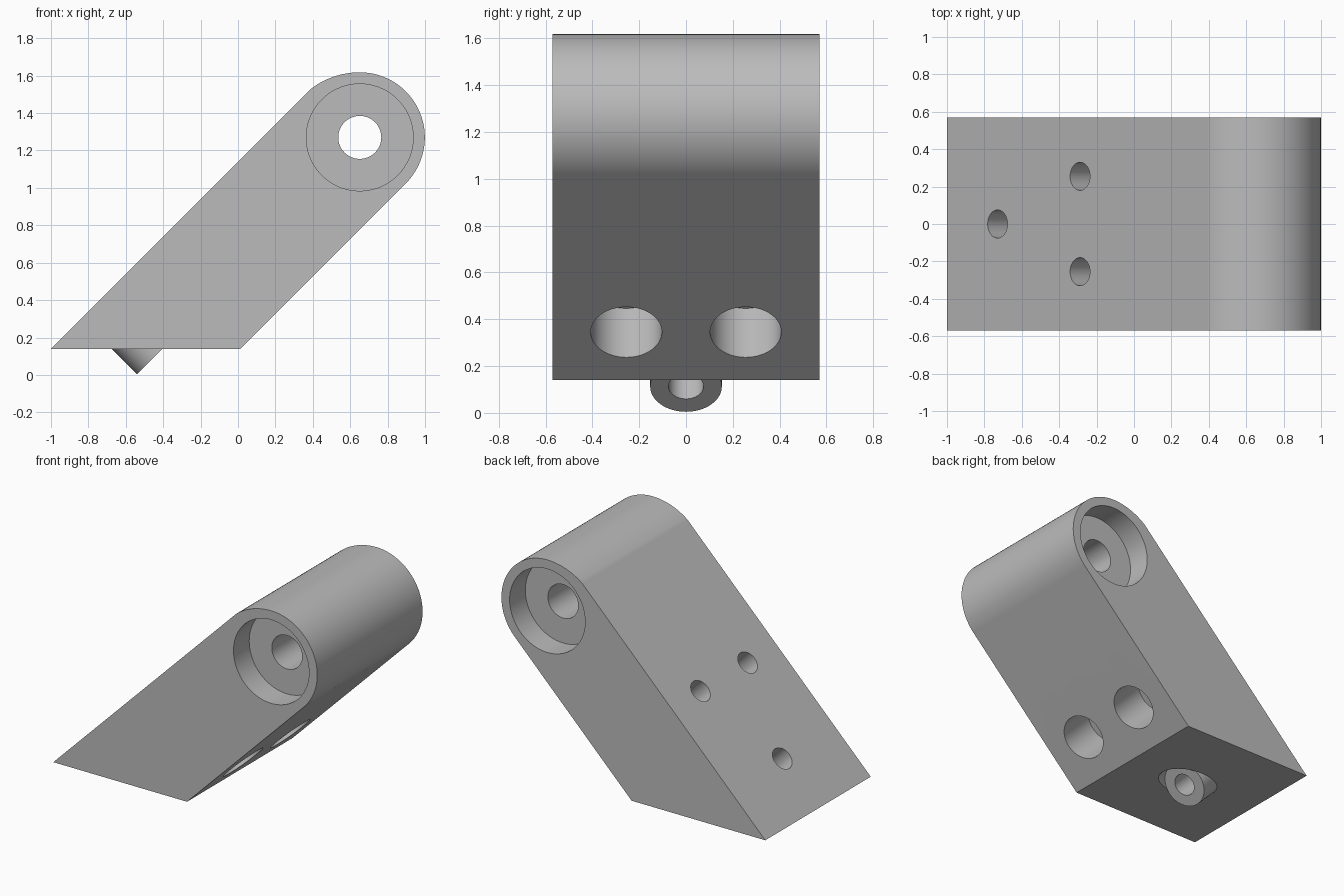
import bpy, bmesh, math
from mathutils import Vector

cube = bpy.data.objects.get("Cube")
if cube:
    bpy.data.objects.remove(cube, do_unlink=True)

grey = bpy.data.materials.new("plain grey")
grey.use_nodes = True
grey.diffuse_color = (0.5, 0.5, 0.5, 1)
grey.node_tree.nodes["Principled BSDF"].inputs["Base Color"].default_value = grey.diffuse_color

HALF = 0.57                 # half the width along y
PIVOT = (0.651, 1.27)       # barrel axis in x, z
LOW, SEAT, HIGH = 0.127, 0.545, 1.141   # sloping planes, as z - x


def make_object(name, bm):
    bmesh.ops.recalc_face_normals(bm, faces=bm.faces)
    mesh = bpy.data.meshes.new(name)
    bm.to_mesh(mesh)
    bm.free()
    mesh.materials.append(grey)
    obj = bpy.data.objects.new(name, mesh)
    bpy.context.collection.objects.link(obj)
    return obj


def cylinder(name, start, end, radius):
    start, end = Vector(start), Vector(end)
    axis = end - start
    bm = bmesh.new()
    bmesh.ops.create_cone(bm, cap_ends=True, segments=72, radius1=radius,
                          radius2=radius, depth=axis.length)
    bm.transform(axis.to_track_quat('Z', 'Y').to_matrix().to_4x4())
    bmesh.ops.translate(bm, verts=bm.verts, vec=(start + end) / 2)
    return make_object(name, bm)


def sloped_cylinder(name, total, y, low, high, radius):
    """Cylinder square to the slope; total is x + z along its axis."""
    ends = [((total - k) / 2, y, (total + k) / 2) for k in (low, high)]
    return cylinder(name, *ends, radius)


def combine(obj, tool, operation='DIFFERENCE'):
    mod = obj.modifiers.new(operation, 'BOOLEAN')
    mod.operation, mod.solver, mod.object = operation, 'EXACT', tool
    bpy.context.view_layer.objects.active = obj
    bpy.ops.object.modifier_apply(modifier=mod.name)
    bpy.data.objects.remove(tool, do_unlink=True)


def arc(cx, cz, r, a, b, steps):
    angles = [math.radians(a + (b - a) * i / steps) for i in range(steps + 1)]
    return [(cx + r * math.cos(t), cz + r * math.sin(t)) for t in angles]


# Slanted arm with rounded upper end, extruded along y
profile = [(-1, 0.14), (0.013, 0.14)]
profile += arc(*PIVOT, 0.348, -45, 90, 36)
profile += arc(PIVOT[0], 1.188, 0.43, 90, 128, 12)[1:]
bm = bmesh.new()
face = bm.faces.new([bm.verts.new((x, -HALF, z)) for x, z in profile])
side = bmesh.ops.extrude_face_region(bm, geom=[face])
bmesh.ops.translate(bm, vec=(0, 2 * HALF, 0),
                    verts=[v for v in side["geom"] if isinstance(v, bmesh.types.BMVert)])
arm = make_object("slanted_bracket", bm)

# Pivot bore with a wide recess on both sides
px, pz = PIVOT
combine(arm, cylinder("bore", (px, -1, pz), (px, 1, pz), 0.115))
for s in (-1, 1):
    combine(arm, cylinder("recess", (px, s * 0.40, pz), (px, s * 0.8, pz), 0.286))

# Screw boss under the base, with its notch
combine(arm, sloped_cylinder("notch", -0.319, 0, -0.3, 0.8, 0.152))
combine(arm, sloped_cylinder("boss", -0.319, 0, SEAT, 0.9, 0.153), 'UNION')

# Counterbored holes and the three screw holes
for s in (-1, 1):
    combine(arm, sloped_cylinder("counterbore", 0.563, s * 0.255, LOW - 0.4, SEAT, 0.152))
for total, y in ((-0.319, 0), (0.563, 0.255), (0.563, -0.255)):
    combine(arm, sloped_cylinder("screw_hole", total, y, LOW - 0.4, HIGH + 0.3, 0.075))

# Smooth curves with crisp edges
bpy.ops.object.select_all(action='DESELECT')
arm.select_set(True)
bpy.context.view_layer.objects.active = arm
bpy.ops.object.shade_smooth_by_angle(angle=math.radians(30))
normals = arm.modifiers.new("flat planes", 'WEIGHTED_NORMAL')
normals.keep_sharp = True
